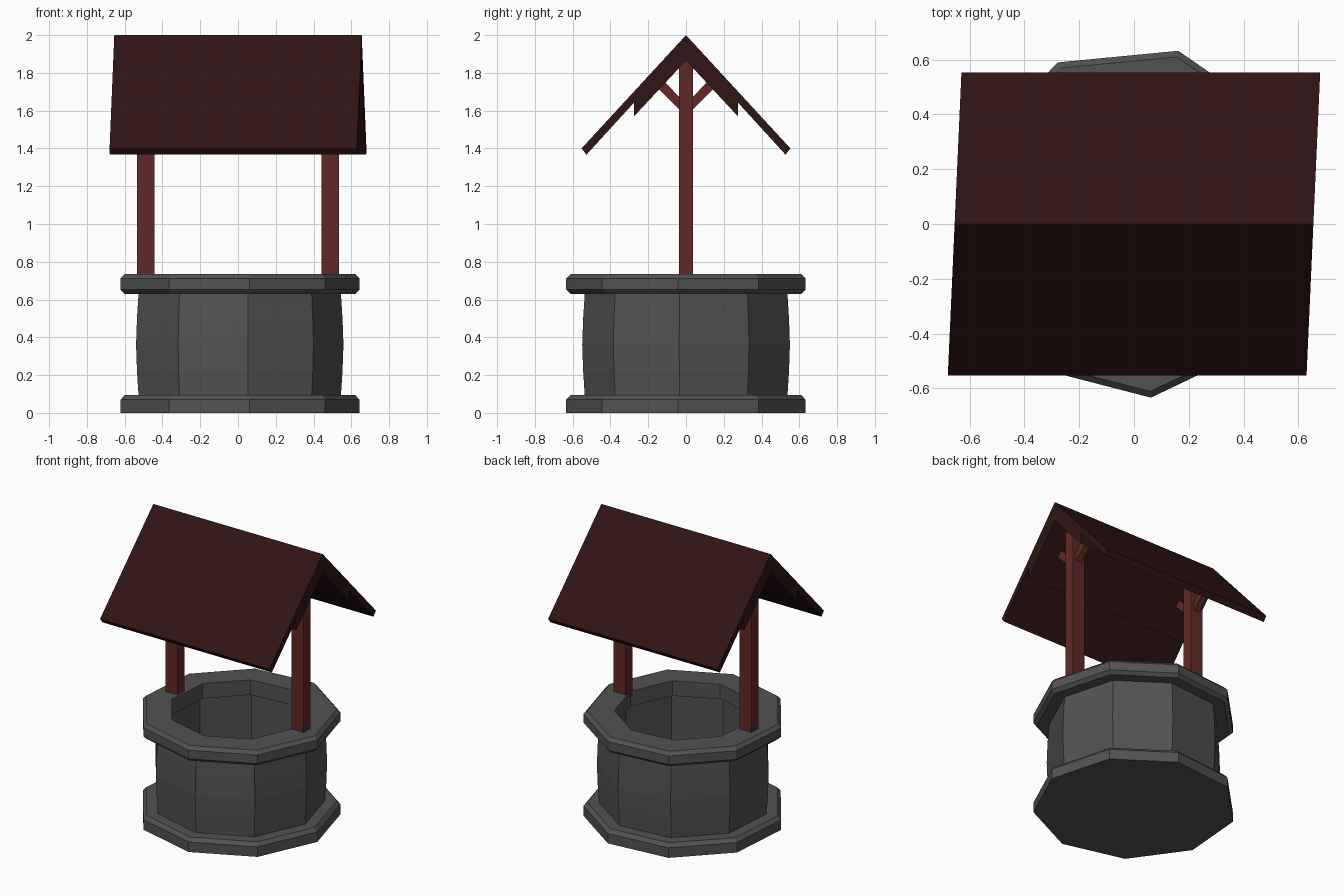
import bpy, bmesh, math

if "Cube" in bpy.data.objects:
    bpy.data.objects.remove(bpy.data.objects["Cube"])

SIDES, START, Y_OFF = 9, math.radians(-84.5), 0.008


def material(name, rgb):
    m = bpy.data.materials.new(name)
    m.diffuse_color = (*rgb, 1)
    m.use_nodes = True
    m.node_tree.nodes["Principled BSDF"].inputs["Base Color"].default_value = m.diffuse_color
    return m


STONE = material("stone", (0.085, 0.085, 0.085))
WOOD = material("wood", (0.12, 0.022, 0.018))
TILE = material("dark_wood", (0.03, 0.007, 0.007))


def finish(bm, name, mat):
    bmesh.ops.recalc_face_normals(bm, faces=bm.faces)
    me = bpy.data.meshes.new(name)
    bm.to_mesh(me)
    bm.free()
    me.materials.append(mat)
    ob = bpy.data.objects.new(name, me)
    bpy.context.collection.objects.link(ob)
    return ob


def ring(name, profile, mat, closed=True):
    """Sweep an (r, z) profile round nine sides; open profiles get end caps."""
    bm = bmesh.new()
    loops = []
    for r, z in profile:
        loops.append([bm.verts.new((r * math.cos(START + math.tau * i / SIDES),
                                    r * math.sin(START + math.tau * i / SIDES) + Y_OFF, z))
                      for i in range(SIDES)])
    pairs = list(zip(loops, loops[1:]))
    if closed:
        pairs.append((loops[-1], loops[0]))
    else:
        bm.faces.new(loops[0])
        bm.faces.new(loops[-1])
    for a, b in pairs:
        for i in range(SIDES):
            j = (i + 1) % SIDES
            bm.faces.new((a[i], a[j], b[j], b[i]))
    return finish(bm, name, mat)


def prism(name, profile, x0, x1, mat, shear=0.0):
    """Extrude a (y, z) profile along x, with an optional skew of x by y."""
    bm = bmesh.new()
    a, b = ([bm.verts.new((x + shear * y, y, z)) for y, z in profile] for x in (x0, x1))
    bm.faces.new(a)
    bm.faces.new(b)
    n = len(profile)
    for i in range(n):
        j = (i + 1) % n
        bm.faces.new((a[i], a[j], b[j], b[i]))
    return finish(bm, name, mat)


# Stone base, barrel-shaped wall and rim
ring("base", [(0.645, 0), (0.645, 0.07), (0.622, 0.095)], STONE, closed=False)
ring("wall", [(0.546, 0.085), (0.555, 0.22), (0.56, 0.36), (0.555, 0.50), (0.546, 0.64),
              (0.485, 0.64), (0.485, 0.085)], STONE)
ring("rim", [(0.622, 0.63), (0.645, 0.652), (0.645, 0.712), (0.622, 0.735),
             (0.45, 0.735), (0.45, 0.63)], STONE)

# Posts with a pair of diagonal braces each
for side, x in (("left", -0.488), ("right", 0.488)):
    prism(side + "_post", [(-0.038, 0.70), (0.038, 0.70), (0.038, 1.84), (0, 1.88), (-0.038, 1.84)],
          x - 0.047, x + 0.047, WOOD)
    for end, s in (("front", -1), ("back", 1)):
        prism(f"{side}_{end}_brace",
              [(0.0, 1.57), (0.0, 1.635), (0.115, 1.755), (0.15, 1.72)] if s > 0 else
              [(0.0, 1.57), (0.0, 1.635), (-0.115, 1.755), (-0.15, 1.72)],
              x - 0.022, x + 0.022, WOOD)

# Skewed gable roof with a thicker inner layer near the ridge
half = [(0.553, 1.40), (0.527, 1.367), (0.275, 1.643), (0.275, 1.57)]
roof = [(0, 2.0)] + half + [(0, 1.865)] + [(-y, z) for y, z in reversed(half)]
prism("roof", roof, -0.655, 0.655, TILE, shear=0.045)
